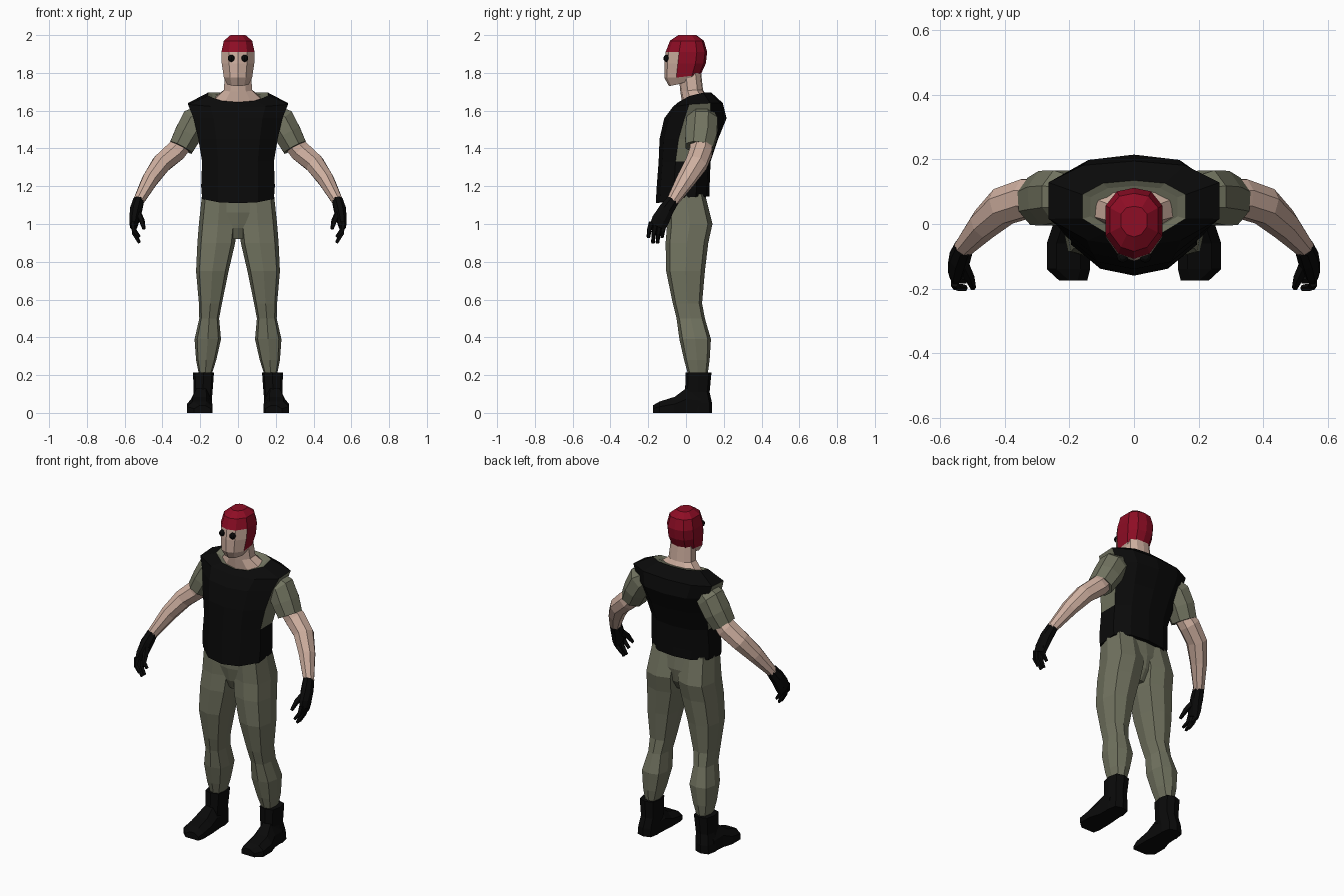
import bpy, bmesh, math
from mathutils import Vector

cube = bpy.data.objects.get("Cube")
if cube:
    bpy.data.objects.remove(cube, do_unlink=True)


def material(name, rgb):
    m = bpy.data.materials.new(name)
    m.use_nodes = True
    m.diffuse_color = (*rgb, 1)
    bsdf = m.node_tree.nodes["Principled BSDF"]
    bsdf.inputs["Base Color"].default_value = (*rgb, 1)
    bsdf.inputs["Roughness"].default_value = 0.9
    return m


BLACK = material("black_cloth", (0.003, 0.003, 0.003))
OLIVE = material("olive_cloth", (0.165, 0.17, 0.115))
SKIN = material("skin", (0.62, 0.43, 0.35))
RED = material("red_hair", (0.27, 0.004, 0.018))


def loft(name, rings, mats, rule=None):
    """Skin a list of equal rings, cap both ends; rule(band, side) picks a material."""
    bm = bmesh.new()
    rows = [[bm.verts.new(p) for p in ring] for ring in rings]
    n = len(rows[0])
    for j in range(len(rows) - 1):
        for i in range(n):
            k = (i + 1) % n
            f = bm.faces.new((rows[j][i], rows[j][k], rows[j + 1][k], rows[j + 1][i]))
            f.material_index = rule(j, i) if rule else 0
    bm.faces.new(rows[0][::-1])
    top = bm.faces.new(rows[-1])
    top.material_index = rule(len(rows) - 1, 0) if rule else 0
    bmesh.ops.recalc_face_normals(bm, faces=bm.faces)
    mesh = bpy.data.meshes.new(name)
    bm.to_mesh(mesh)
    bm.free()
    for m in mats:
        mesh.materials.append(m)
    obj = bpy.data.objects.new(name, mesh)
    bpy.context.collection.objects.link(obj)
    return obj


HALF = [(0, -1), (0.55, -0.85), (1, -0.35), (1, 0.5), (0.6, 0.9), (0, 1)]
SHAPE = HALF + [(-u, v) for u, v in HALF[4:0:-1]]
SIDES = (2, 7)


def body_ring(hw, yf, yb, z, front_drop=0, back_drop=0):
    """Ten-sided symmetric ring, optionally lowered at its front and back."""
    mid, half = (yf + yb) / 2, (yb - yf) / 2
    return [(u * hw, mid + v * half,
             z - front_drop * max(0, -v) - back_drop * max(0, v)) for u, v in SHAPE]


def limb_ring(s, x0, x1, y0, y1, z):
    """Eight-sided level ring fitted to bounds."""
    ring = []
    for i in range(8):
        a = i * math.pi / 4
        k = 1.13 if i % 2 else 1
        ring.append((s * ((x0 + x1) / 2 + k * math.cos(a) * (x1 - x0) / 2),
                     (y0 + y1) / 2 + k * math.sin(a) * (y1 - y0) / 2, z))
    return ring


def tube(name, s, path, mat, sides=8, ref=(0, 1, 0)):
    """Tube along (point, radius along ref, radius across) stations."""
    pts = [Vector(p) for p, a, b in path]
    rings = []
    for i, (p, a, b) in enumerate(path):
        t = (pts[min(i + 1, len(pts) - 1)] - pts[max(i - 1, 0)]).normalized()
        r = Vector(ref)
        r = (r - t * r.dot(t)).normalized()
        q = t.cross(r)
        ring = []
        for k in range(sides):
            w = 2 * math.pi * (k + 0.5) / sides
            v = pts[i] + r * a * math.cos(w) + q * b * math.sin(w)
            ring.append((s * v.x, v.y, v.z))
        rings.append(ring)
    return loft(name, rings, [mat])


# Vest with armhole patches and shirt collar
torso = [
    body_ring(0.19, -0.16, 0.125, 1.145, 0.035),
    body_ring(0.195, -0.155, 0.125, 1.2),
    body_ring(0.19, -0.145, 0.13, 1.33),
    body_ring(0.21, -0.14, 0.17, 1.45),
    body_ring(0.235, -0.115, 0.215, 1.56),
    body_ring(0.265, -0.07, 0.195, 1.64, 0.02),
    body_ring(0.16, -0.04, 0.135, 1.695, 0.05),
    body_ring(0.135, -0.022, 0.118, 1.685, 0.05),
]
loft("vest", torso, [BLACK, OLIVE],
     lambda j, i: 1 if j >= 6 or (i in SIDES and 2 <= j <= 4) else 0)

# Neck
loft("neck", [
    body_ring(0.13, -0.02, 0.115, 1.665, 0.03),
    body_ring(0.075, -0.03, 0.09, 1.71, 0.01),
    body_ring(0.068, -0.04, 0.08, 1.8),
], [SKIN])

# Head with hairline: fringe in front, longer at sides and back
head = [
    body_ring(0.058, -0.09, 0.06, 1.745, 0.015, -0.03),
    body_ring(0.075, -0.115, 0.08, 1.775, 0, -0.02),
    body_ring(0.086, -0.115, 0.105, 1.85),
    body_ring(0.088, -0.108, 0.112, 1.91),
    body_ring(0.075, -0.085, 0.095, 1.97),
    body_ring(0.04, -0.04, 0.055, 2.0),
]
loft("head", head, [SKIN, RED],
     lambda j, i: 1 if j >= 3 or (j >= 1 and 2 <= i <= 7) else 0)

# Pelvis joining the trouser legs
loft("trouser_seat", [
    body_ring(0.05, -0.055, 0.06, 0.92),
    body_ring(0.09, -0.085, 0.1, 0.98),
    body_ring(0.15, -0.1, 0.115, 1.06),
    body_ring(0.185, -0.1, 0.1, 1.16),
], [OLIVE])

LEG = [
    (0.15, 0.2, 0.02, 0.11, 0.17), (0.115, 0.222, -0.01, 0.125, 0.28),
    (0.09, 0.23, -0.035, 0.132, 0.39), (0.1, 0.205, -0.05, 0.1, 0.5),
    (0.085, 0.207, -0.07, 0.085, 0.58), (0.05, 0.222, -0.105, 0.1, 0.75),
    (0.015, 0.215, -0.108, 0.118, 0.9), (0.005, 0.207, -0.1, 0.14, 1.0),
    (0.0, 0.19, -0.1, 0.1, 1.16),
]
BOOT = [
    (0.14, 0.25, 0.0, 0.138, 0.0), (0.14, 0.245, 0.0, 0.138, 0.05),
    (0.135, 0.235, -0.005, 0.125, 0.11), (0.127, 0.238, -0.002, 0.135, 0.215),
]
FOOT = [  # y, inner x, outer x, height
    (0.08, 0.145, 0.245, 0.12), (0.0, 0.14, 0.25, 0.13),
    (-0.06, 0.136, 0.27, 0.085), (-0.14, 0.136, 0.27, 0.06),
    (-0.175, 0.145, 0.232, 0.04),
]

for side, s in (("left", 1), ("right", -1)):
    # Eyes
    bpy.ops.mesh.primitive_uv_sphere_add(segments=8, ring_count=6, radius=0.019,
                                         location=(s * 0.035, -0.101, 1.877))
    eye = bpy.context.object
    eye.name = side + "_eye"
    eye.data.materials.append(BLACK)

    # Trouser leg and boot
    loft(side + "_trouser_leg", [limb_ring(s, *r) for r in LEG], [OLIVE])
    loft(side + "_boot_shaft", [limb_ring(s, *r) for r in BOOT], [BLACK])
    loft(side + "_boot_foot", [
        [(s * x, y, z) for x, z in ((a, 0), (b, 0), (b, h * 0.55),
                                    (b - 0.03, h), (a + 0.03, h), (a, h * 0.55))]
        for y, a, b, h in FOOT], [BLACK])

    # Sleeve, forearm and glove
    tube(side + "_sleeve", s, [
        ((0.17, 0.08, 1.585), 0.07, 0.06), ((0.225, 0.085, 1.545), 0.088, 0.085),
        ((0.265, 0.08, 1.475), 0.092, 0.078), ((0.302, 0.07, 1.405), 0.08, 0.07)], OLIVE)
    tube(side + "_arm", s, [
        ((0.26, 0.08, 1.46), 0.06, 0.05), ((0.33, 0.08, 1.385), 0.064, 0.06),
        ((0.405, 0.055, 1.32), 0.062, 0.055), ((0.465, 0.0, 1.235), 0.052, 0.046),
        ((0.53, -0.075, 1.115), 0.032, 0.03)], SKIN)
    tube(side + "_glove_palm", s, [
        ((0.526, -0.07, 1.125), 0.03, 0.036), ((0.54, -0.105, 1.075), 0.034, 0.043),
        ((0.55, -0.135, 1.02), 0.028, 0.05), ((0.553, -0.15, 0.985), 0.02, 0.046)],
        BLACK, ref=(1, 0, 0))
    for i, name in enumerate(("index", "middle", "ring", "little")):
        y = -0.183 + 0.024 * i
        low = 0.03 * (1 if i in (1, 2) else 0)
        tube(side + "_" + name + "_finger", s, [
            ((0.556, y, 1.01), 0.014, 0.014),
            ((0.55, y - 0.012, 0.965 - low * 0.5), 0.013, 0.013),
            ((0.522, y - 0.016, 0.93 - low), 0.009, 0.01)], BLACK, 5, (1, 0, 0))
    tube(side + "_thumb", s, [
        ((0.535, -0.115, 1.065), 0.02, 0.022), ((0.51, -0.165, 1.02), 0.016, 0.017),
        ((0.498, -0.198, 0.975), 0.009, 0.01)], BLACK, 5, (1, 0, 0))
